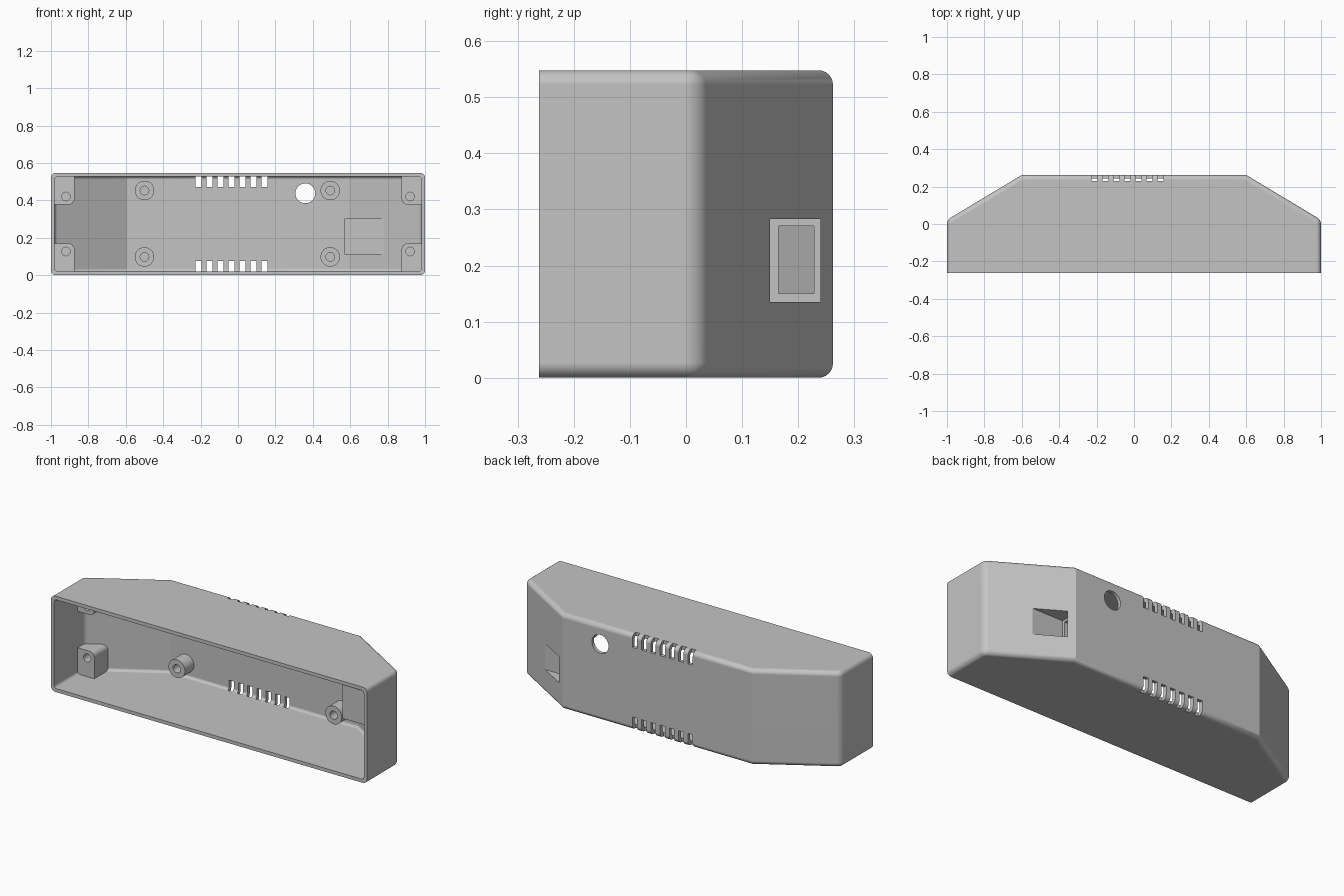
import bpy, bmesh, math
from mathutils import Matrix, Vector

cube = bpy.data.objects.get("Cube")
if cube:
    bpy.data.objects.remove(cube, do_unlink=True)

HEIGHT, BACK, WALL = 0.548, 0.262, 0.02

plastic = bpy.data.materials.new("grey plastic")
GREY = (0.55, 0.55, 0.55, 1)
plastic.diffuse_color = GREY
plastic.use_nodes = True
plastic.node_tree.nodes["Principled BSDF"].inputs["Base Color"].default_value = GREY


def finish(bm, name):
    bmesh.ops.recalc_face_normals(bm, faces=bm.faces)
    mesh = bpy.data.meshes.new(name)
    bm.to_mesh(mesh)
    bm.free()
    mesh.materials.append(plastic)
    obj = bpy.data.objects.new(name, mesh)
    bpy.context.collection.objects.link(obj)
    return obj


def box(name, lo, hi):
    bm = bmesh.new()
    bmesh.ops.create_cube(bm, size=1)
    lo, hi = Vector(lo), Vector(hi)
    for v in bm.verts:
        v.co = (lo + hi) / 2 + v.co * (hi - lo)
    return finish(bm, name)


def cylinder(name, x, z, radius, y0, y1):
    bm = bmesh.new()
    place = Matrix.Translation((x, (y0 + y1) / 2, z)) @ Matrix.Rotation(math.pi / 2, 4, 'X')
    bmesh.ops.create_cone(bm, cap_ends=True, segments=32, radius1=radius,
                          radius2=radius, depth=y1 - y0, matrix=place)
    return finish(bm, name)


def body(name, inset, front, radius):
    """Tapered body with rounded edges everywhere except round the open front."""
    side = 1 - inset
    shoulder = BACK - 0.6 * (0.4 - inset) - inset * 1.166
    half = [(side, front), (side, shoulder), (0.6 - inset * 0.277, BACK - inset)]
    outline = half + [(-x, y) for x, y in reversed(half)]
    bm = bmesh.new()
    base = bm.faces.new([bm.verts.new((x, y, inset)) for x, y in outline])
    ext = bmesh.ops.extrude_face_region(bm, geom=[base])
    for v in ext["geom"]:
        if isinstance(v, bmesh.types.BMVert):
            v.co.z = HEIGHT - inset
    bmesh.ops.recalc_face_normals(bm, faces=bm.faces)
    rounded = []
    for e in bm.edges:
        a, b = (v.co for v in e.verts)
        on_front = max(a.y, b.y) < front + 0.001
        upright = abs(a.z - b.z) > 0.1
        if not on_front and not (upright and abs(a.x) < 0.8):
            rounded.append(e)
    bmesh.ops.bevel(bm, geom=rounded, offset=radius, segments=6, profile=0.5,
                    affect='EDGES', clamp_overlap=True)
    return finish(bm, name)


def boolean(obj, tool, operation='DIFFERENCE', keep=False):
    mod = obj.modifiers.new("cut", 'BOOLEAN')
    mod.operation, mod.solver, mod.object = operation, 'EXACT', tool
    bpy.context.view_layer.objects.active = obj
    bpy.ops.object.modifier_apply(modifier=mod.name)
    if not keep:
        bpy.data.objects.remove(tool, do_unlink=True)


# Hollow shell
shell = body("shell", 0, -BACK, 0.026)
boolean(shell, body("cavity_cutter", WALL, -0.4, 0.016))
parts = [shell]

# Limit that stops inner parts inside the wall thickness
limit = body("wall_limit", WALL / 2, -0.3, 0.02)

# Vent slots along the upper and lower back edges
for i in range(7):
    x = -0.211 + i * 0.0588
    for lo, hi in ((-0.1, 0.075), (HEIGHT - 0.075, 0.65)):
        boolean(shell, box("vent_cutter", (x - 0.015, 0.23, lo), (x + 0.015, 0.4, hi)))

# Round hole in the back wall
boolean(shell, cylinder("round_hole_cutter", 0.36, 0.438, 0.053, 0.1, 0.4))

# Socket housing with a stepped opening on the sloped side
housing = box("socket_housing", (0.57, 0.13, 0.112), (0.85, 0.255, 0.304))
boolean(housing, limit, 'INTERSECT', keep=True)
for target in (shell, housing):
    boolean(target, box("recess_cutter", (0.592, 0.15, 0.135), (1.2, 0.24, 0.283)))
boolean(housing, box("socket_cutter", (0.5, 0.165, 0.15), (0.7, 0.228, 0.27)))
parts.append(housing)

# Round screw bosses on the back wall
for side, x in (("right", -0.5), ("left", 0.493)):
    for level, z in (("lower", 0.098), ("upper", 0.453)):
        boss = cylinder(f"{level}_{side}_boss", x, z, 0.052, 0.16, 0.25)
        boolean(boss, cylinder("screw_cutter", x, z, 0.023, 0.1, 0.24))
        parts.append(boss)

# Corner posts with one rounded edge and a screw hole
for side, s in (("right", -1), ("left", 1)):
    for level, z0, z1, zr in (("lower", 0.01, 0.17, 0.17),
                              ("upper", HEIGHT - 0.17, HEIGHT - 0.01, HEIGHT - 0.17)):
        xs = sorted((s * 0.875, s * 0.992))
        post = box(f"{level}_{side}_post", (xs[0], -0.05, z0), (xs[1], 0.2, z1))
        bm = bmesh.new()
        bm.from_mesh(post.data)
        inner = [e for e in bm.edges if all(
            abs(abs(v.co.x) - 0.875) < 0.001 and abs(v.co.z - zr) < 0.001 for v in e.verts)]
        bmesh.ops.bevel(bm, geom=inner, offset=0.03, segments=6, profile=0.5, affect='EDGES')
        bm.to_mesh(post.data)
        bm.free()
        boolean(post, limit, 'INTERSECT', keep=True)
        zc = 0.127 if level == "lower" else HEIGHT - 0.127
        boolean(post, cylinder("screw_cutter", s * 0.92, zc, 0.023, -0.2, 0.01))
        parts.append(post)

bpy.data.objects.remove(limit, do_unlink=True)

# Smooth rounded edges, keep the rest crisp
bpy.ops.object.select_all(action='DESELECT')
for part in parts:
    part.select_set(True)
bpy.context.view_layer.objects.active = shell
bpy.ops.object.shade_smooth_by_angle(angle=math.radians(25))
for part in parts:
    normals = part.modifiers.new("weighted normals", 'WEIGHTED_NORMAL')
    normals.keep_sharp = True
